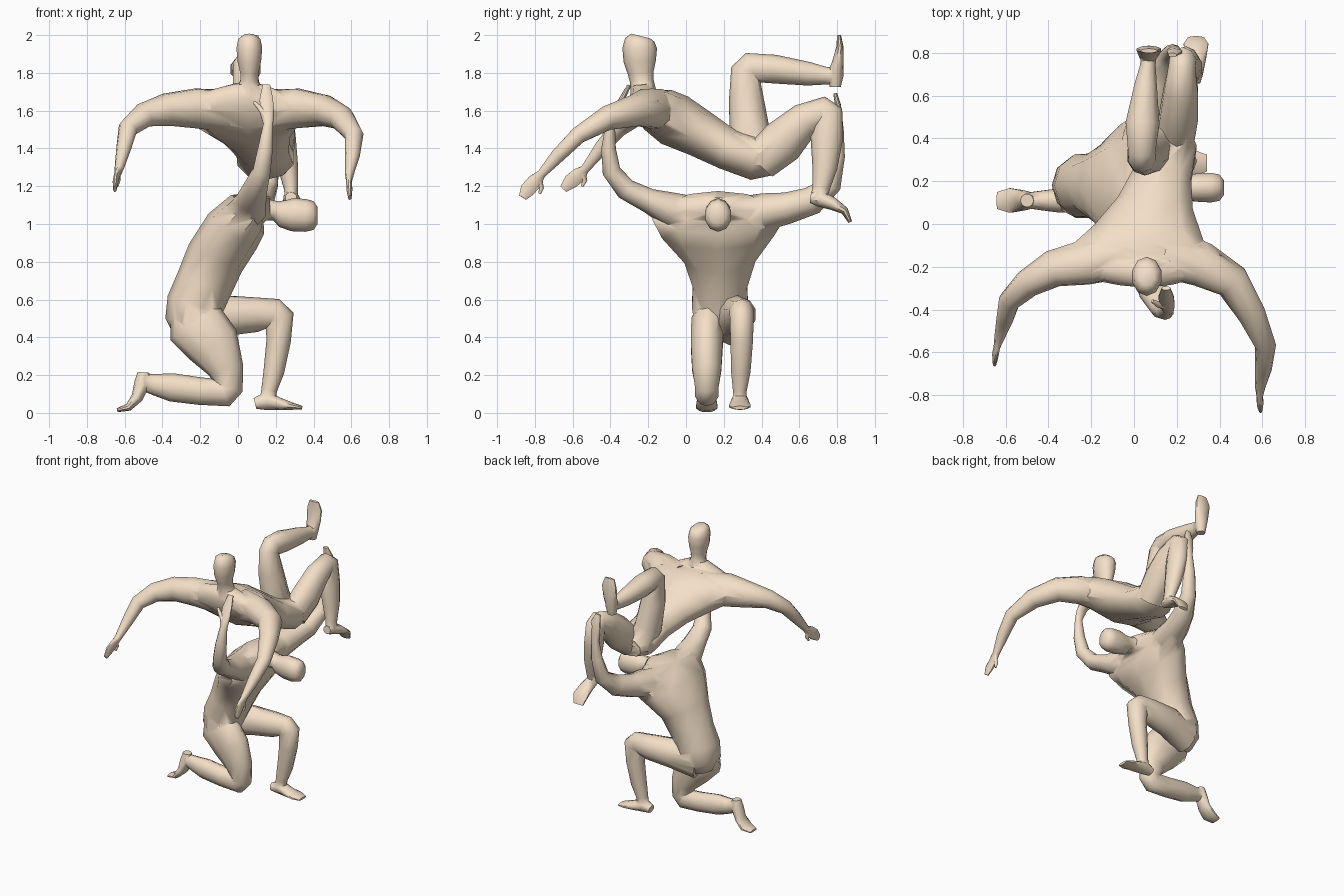
import bpy, bmesh, math
from mathutils import Vector

skin = bpy.data.materials.new("skin")
skin.diffuse_color = (0.90, 0.74, 0.57, 1)
X, Y = Vector((1, 0, 0)), Vector((0, 1, 0))
ARM = Vector((0, -0.7, 0.7))
SIDES = 10


def round_bends(rows):
    """Split every sharp bend (knee) into two rings so the joint is bevelled."""
    out = [rows[0]]
    for p, r, q in zip(rows, rows[1:], rows[2:]):
        c, d0, d1 = Vector(r[:3]), Vector(p[:3]) - Vector(r[:3]), Vector(q[:3]) - Vector(r[:3])
        if d0.angle(d1) < math.radians(115):
            for d in (d0, d1):
                out.append((*(c + d.normalized() * 0.03), r[3], r[4] * 0.83))
        else:
            out.append(r)
    return out + [rows[-1]]


def loft(name, rows, side):
    """Rings of (x, y, z, half width along side, half depth) joined into a closed tube."""
    rows = round_bends(rows)
    bm = bmesh.new()
    pts = [Vector(r[:3]) for r in rows]
    rings = []
    for i, r in enumerate(rows):
        t = Vector()
        if i > 0:
            t += (pts[i] - pts[i - 1]).normalized()
        if i < len(pts) - 1:
            t += (pts[i + 1] - pts[i]).normalized()
        t.normalize()
        u = (side - t * side.dot(t)).normalized()
        w = t.cross(u)
        ring = []
        for k in range(SIDES):
            a = 2 * math.pi * (k + 0.5) / SIDES
            ring.append(bm.verts.new(pts[i] + 1.04 * (u * r[3] * math.cos(a) + w * r[4] * math.sin(a))))
        rings.append(ring)
    for p, q in zip(rings, rings[1:]):
        for k in range(SIDES):
            j = (k + 1) % SIDES
            bm.faces.new((p[k], p[j], q[j], q[k]))
    bm.faces.new(rings[0][::-1])
    bm.faces.new(rings[-1])
    bmesh.ops.recalc_face_normals(bm, faces=bm.faces)
    me = bpy.data.meshes.new(name)
    bm.to_mesh(me)
    bm.free()
    me.materials.append(skin)
    ob = bpy.data.objects.new(name, me)
    bpy.context.collection.objects.link(ob)
    return ob


def fuse(prefix):
    """Union all parts of one figure into a single skin without inner surfaces."""
    parts = [o for o in bpy.data.objects if o.name.startswith(prefix)]
    body = next(o for o in parts if o.name.endswith("torso"))
    bpy.context.view_layer.objects.active = body
    for o in [p for p in parts if p is not body]:
        m = body.modifiers.new("union", 'BOOLEAN')
        m.operation, m.solver, m.object = 'UNION', 'EXACT', o
        m.use_self = True
        bpy.ops.object.modifier_apply(modifier=m.name)
        bpy.data.objects.remove(o)
    body.name = prefix + "figure"
    body.select_set(True)
    bpy.ops.object.shade_smooth_by_angle(angle=math.radians(55))
    body.select_set(False)


# kneeling figure, facing +x: trunk and head
loft("kneeling_torso", [
    (-.27, .18, .40, .08, .07), (-.255, .18, .47, .135, .128), (-.23, .18, .57, .15, .145),
    (-.18, .18, .68, .145, .147), (-.12, .18, .82, .19, .152), (-.03, .17, .96, .30, .152),
    (.05, .17, 1.05, .35, .13), (.11, .17, 1.09, .25, .085), (.17, .17, 1.09, .08, .05)], Y)
loft("kneeling_head", [
    (.10, .17, 1.08, .08, .06), (.20, .17, 1.07, .055, .05), (.235, .17, 1.055, .058, .07),
    (.29, .17, 1.05, .066, .085), (.36, .17, 1.045, .07, .083), (.40, .17, 1.045, .062, .073),
    (.42, .17, 1.045, .035, .045)], Y)

# kneeling figure: raised arms with hands
loft("kneeling_right_arm", [
    (.02, .05, 1.04, .10, .10), (.05, -.08, 1.075, .10, .09), (.07, -.2, 1.125, .08, .062),
    (.09, -.32, 1.185, .065, .055), (.125, -.395, 1.28, .047, .047), (.145, -.41, 1.40, .04, .037),
    (.16, -.40, 1.53, .026, .024), (.155, -.38, 1.58, .036, .017), (.15, -.34, 1.66, .036, .015),
    (.15, -.30, 1.735, .02, .01)], X)
loft("kneeling_right_thumb", [
    (.145, -.385, 1.57, .016, .014), (.11, -.375, 1.62, .014, .012), (.085, -.36, 1.645, .008, .008)], Y)
loft("kneeling_left_arm", [
    (.02, .29, 1.04, .10, .10), (.05, .42, 1.065, .10, .095), (.075, .54, 1.085, .085, .08),
    (.12, .67, 1.125, .07, .072), (.16, .77, 1.21, .052, .052), (.18, .805, 1.36, .042, .035),
    (.19, .81, 1.50, .026, .024), (.19, .81, 1.56, .036, .017), (.19, .805, 1.63, .036, .015),
    (.18, .79, 1.69, .02, .01)], X)
loft("kneeling_left_thumb", [
    (.2, .81, 1.54, .016, .014), (.23, .80, 1.59, .014, .012), (.245, .79, 1.62, .008, .008)], Y)

# kneeling figure: leg down on the knee, leg with the foot planted
loft("kneeling_right_leg", [
    (-.26, .13, .55, .07, .10), (-.225, .115, .47, .088, .152), (-.13, .11, .36, .085, .14),
    (-.065, .11, .23, .078, .092), (-.045, .11, .105, .062, .09), (-.2, .11, .115, .06, .07),
    (-.35, .11, .135, .057, .072), (-.44, .11, .15, .045, .055), (-.51, .11, .165, .035, .04)], Y)
loft("kneeling_right_foot", [
    (-.5, .11, .215, .03, .03), (-.505, .11, .16, .043, .042), (-.535, .11, .08, .05, .03),
    (-.58, .11, .03, .058, .02), (-.64, .11, .014, .04, .01)], Y)
loft("kneeling_left_leg", [
    (-.27, .23, .47, .085, .11), (-.08, .27, .515, .09, .105), (.1, .29, .52, .08, .088),
    (.222, .295, .53, .064, .092), (.215, .295, .38, .06, .062), (.19, .29, .22, .052, .053),
    (.165, .285, .12, .037, .04), (.155, .285, .05, .037, .04)], Y)
loft("kneeling_left_foot", [
    (.09, .285, .05, .032, .028), (.15, .285, .065, .042, .048), (.23, .285, .045, .052, .03),
    (.29, .285, .035, .058, .018), (.34, .285, .027, .04, .009)], Y)

# lifted figure, facing -y: trunk and head
loft("lifted_torso", [
    (.15, .47, 1.33, .10, .07), (.145, .37, 1.345, .15, .11), (.13, .22, 1.395, .14, .105),
    (.10, .08, 1.475, .18, .12), (.07, -.06, 1.55, .26, .138), (.055, -.15, 1.605, .36, .122),
    (.055, -.21, 1.65, .32, .09), (.058, -.23, 1.695, .20, .068), (.06, -.235, 1.74, .075, .05)], X)
loft("lifted_head", [
    (.06, -.22, 1.66, .09, .07), (.06, -.235, 1.76, .048, .06), (.06, -.24, 1.80, .048, .066),
    (.06, -.245, 1.86, .063, .082), (.06, -.245, 1.93, .069, .088), (.06, -.245, 1.975, .06, .075),
    (.06, -.24, 1.995, .035, .05)], X)

# lifted figure: spread arms with hands
loft("lifted_left_arm", [
    (.15, -.14, 1.60, .11, .11), (.32, -.19, 1.612, .112, .095), (.46, -.27, 1.60, .082, .08),
    (.55, -.42, 1.56, .062, .066), (.615, -.57, 1.47, .045, .048), (.605, -.68, 1.36, .038, .038),
    (.59, -.765, 1.265, .023, .023), (.588, -.80, 1.225, .04, .015), (.59, -.84, 1.18, .04, .015),
    (.592, -.865, 1.14, .022, .009)], ARM)
loft("lifted_left_thumb", [
    (.59, -.775, 1.24, .014, .014), (.588, -.765, 1.19, .012, .012), (.588, -.775, 1.16, .007, .007)], X)
loft("lifted_right_arm", [
    (-.05, -.14, 1.60, .11, .11), (-.23, -.18, 1.612, .112, .095), (-.38, -.21, 1.605, .087, .082),
    (-.5, -.28, 1.575, .062, .065), (-.583, -.36, 1.505, .047, .05), (-.605, -.45, 1.40, .038, .038),
    (-.63, -.535, 1.29, .023, .023), (-.64, -.565, 1.26, .04, .015), (-.648, -.61, 1.225, .04, .015),
    (-.652, -.65, 1.185, .022, .009)], ARM)
loft("lifted_right_thumb", [
    (-.635, -.545, 1.265, .014, .014), (-.635, -.535, 1.23, .012, .012), (-.64, -.55, 1.20, .007, .007)], X)

# lifted figure: bent legs
loft("lifted_right_leg", [
    (.11, .40, 1.32, .09, .09), (.075, .34, 1.46, .09, .105), (.05, .32, 1.65, .082, .09),
    (.035, .315, 1.83, .064, .095), (.04, .47, 1.82, .08, .073), (.055, .65, 1.795, .053, .06),
    (.065, .74, 1.785, .037, .045), (.068, .80, 1.785, .035, .04)], X)
loft("lifted_right_foot", [
    (.065, .79, 1.725, .03, .028), (.067, .79, 1.785, .042, .042), (.07, .805, 1.86, .052, .029),
    (.07, .815, 1.94, .058, .018), (.07, .81, 2.0, .038, .01)], X)
loft("lifted_left_leg", [
    (.19, .39, 1.33, .09, .1), (.21, .51, 1.435, .09, .115), (.22, .63, 1.55, .08, .09),
    (.225, .755, 1.605, .064, .095), (.245, .745, 1.45, .062, .082), (.265, .735, 1.3, .054, .064),
    (.28, .715, 1.19, .037, .045), (.285, .7, 1.12, .035, .04)], X)
loft("lifted_left_foot", [
    (.28, .66, 1.14, .03, .028), (.282, .71, 1.135, .042, .042), (.288, .78, 1.105, .05, .032),
    (.29, .84, 1.07, .058, .02), (.29, .87, 1.01, .038, .01)], X)

fuse("kneeling_")
fuse("lifted_")
